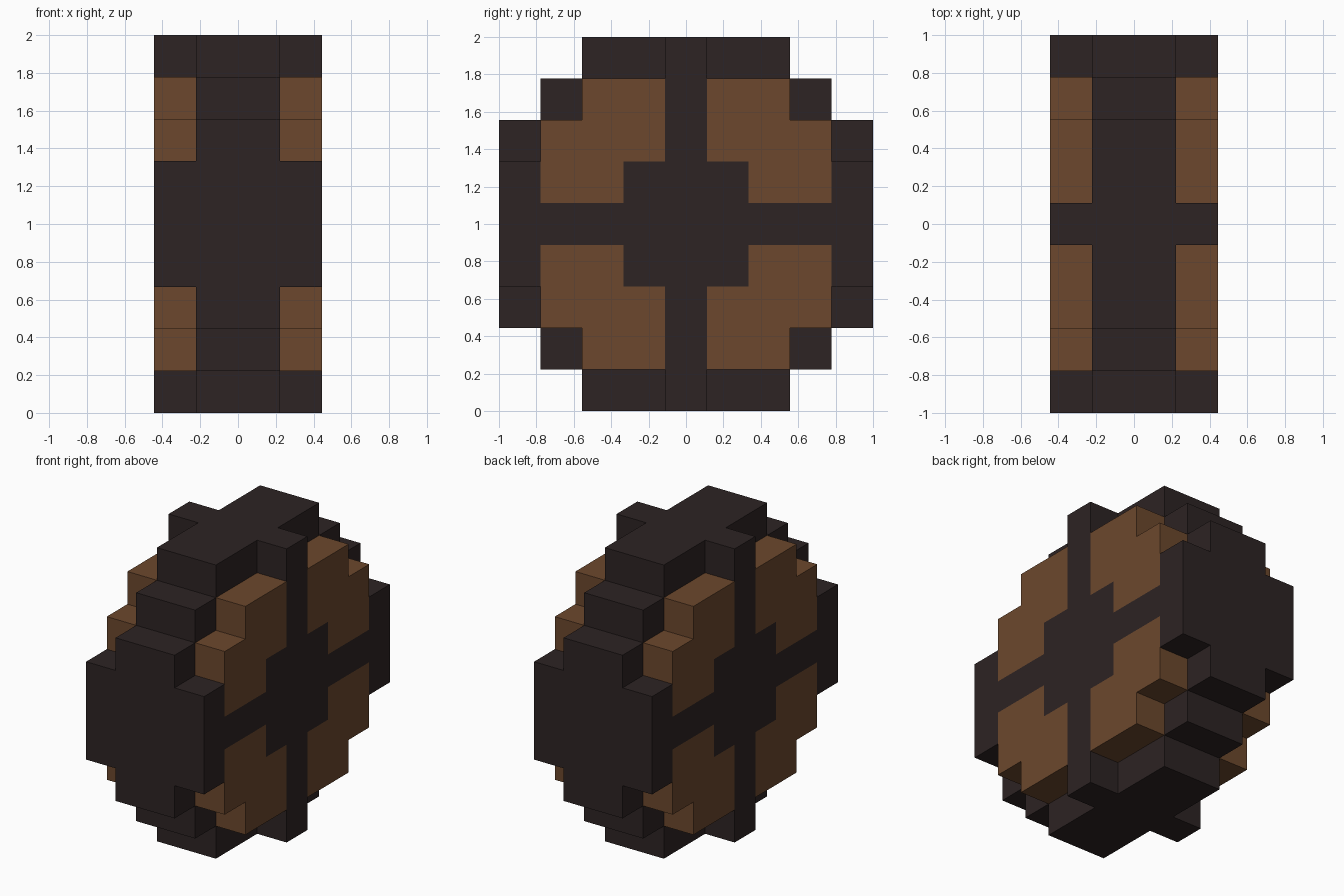
import bpy
import bmesh

UNIT = 2 / 9      # one block of the stepped form
MIDDLE = 4.5      # height of the centre, in blocks

cube = bpy.data.objects.get("Cube")
if cube:
    bpy.data.objects.remove(cube, do_unlink=True)


def make_material(name, rgb):
    mat = bpy.data.materials.new(name)
    mat.use_nodes = True
    colour = (*rgb, 1)
    mat.diffuse_color = colour
    bsdf = mat.node_tree.nodes["Principled BSDF"]
    bsdf.inputs["Base Color"].default_value = colour
    bsdf.inputs["Roughness"].default_value = 0.9
    return mat


dark = make_material("dark frame", (0.026, 0.017, 0.017))
brown = make_material("brown wood", (0.150, 0.064, 0.026))


def four_way(quarter):
    """Complete an outline from its first quadrant."""
    back = quarter[::-1]
    return (quarter + [(-y, z) for y, z in back]
            + [(-y, -z) for y, z in quarter] + [(y, -z) for y, z in back])


def prism(name, outline, x0, x1, mat):
    """Extrude a (y, z) outline in block units from x0 to x1."""
    bm = bmesh.new()
    verts = [bm.verts.new((x0 * UNIT, y * UNIT, (z + MIDDLE) * UNIT))
             for y, z in outline]
    face = bm.faces.new(verts)
    moved = bmesh.ops.extrude_face_region(bm, geom=[face])["geom"]
    bmesh.ops.translate(bm, vec=((x1 - x0) * UNIT, 0, 0),
                        verts=[v for v in moved if isinstance(v, bmesh.types.BMVert)])
    bmesh.ops.recalc_face_normals(bm, faces=bm.faces)
    mesh = bpy.data.meshes.new(name)
    bm.to_mesh(mesh)
    bm.free()
    mesh.materials.append(mat)
    obj = bpy.data.objects.new(name, mesh)
    bpy.context.collection.objects.link(obj)


# Outlines: stepped disc, cross with hub, and one wooden panel
core = four_way([(4.5, 2.5), (3.5, 2.5), (3.5, 3.5), (2.5, 3.5), (2.5, 4.5)])
cross = four_way([(4.5, 1.5), (3.5, 1.5), (3.5, 0.5), (1.5, 0.5),
                  (1.5, 1.5), (0.5, 1.5), (0.5, 4.5)])
panel = [(1.5, 0.5), (3.5, 0.5), (3.5, 2.5), (2.5, 2.5),
         (2.5, 3.5), (0.5, 3.5), (0.5, 1.5), (1.5, 1.5)]

# Central stepped disc
prism("core_disc", core, -1, 1, dark)

# Cross and four panels on each side
for side, sx in (("left", 1), ("right", -1)):
    prism(f"{side}_cross", cross, sx, 2 * sx, dark)
    for end, sy in (("front", -1), ("back", 1)):
        for level, sz in (("upper", 1), ("lower", -1)):
            prism(f"{side}_{end}_{level}_panel",
                  [(sy * y, sz * z) for y, z in panel], sx, 2 * sx, brown)
